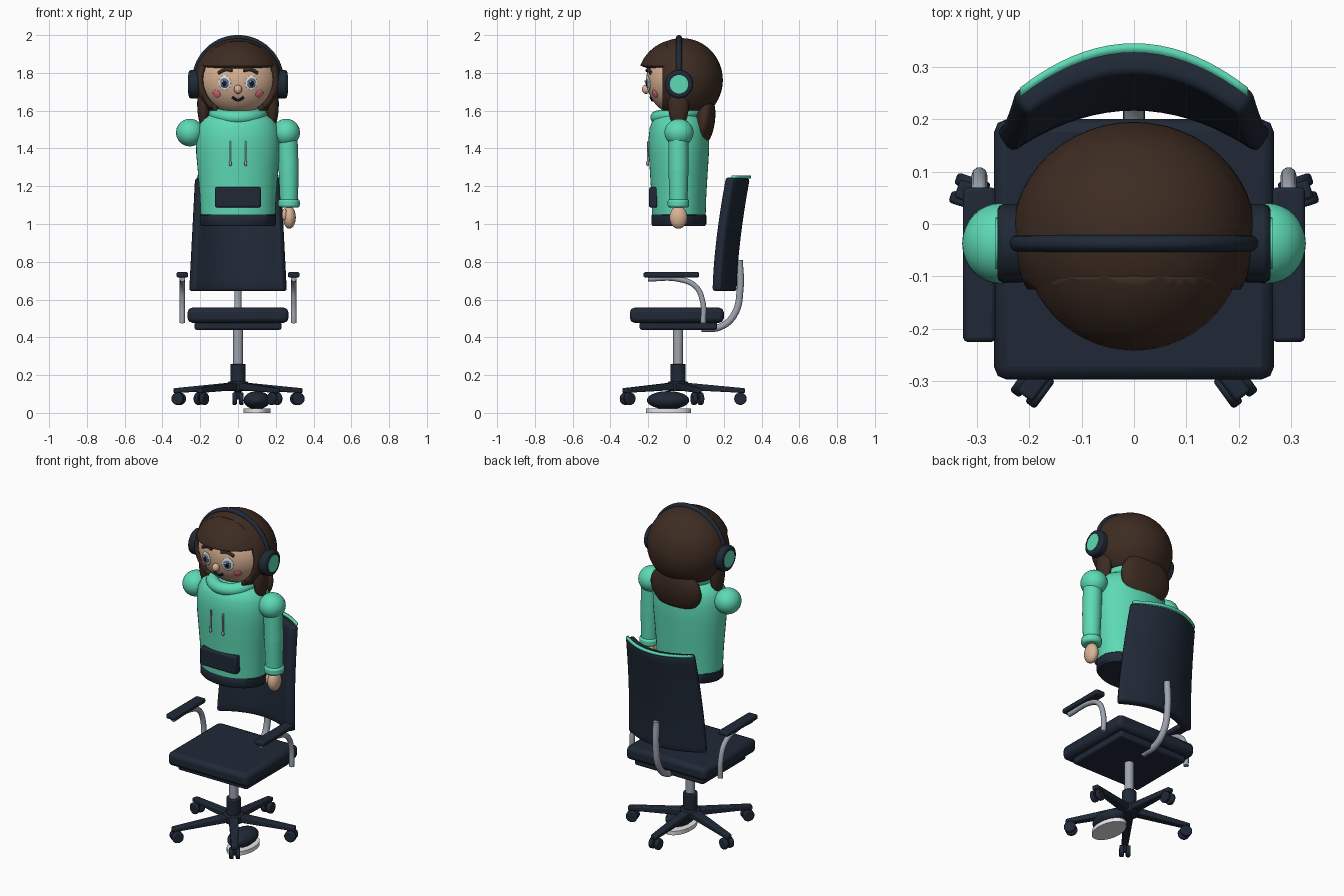
import bpy, bmesh, math
from mathutils import Vector, Matrix

if "Cube" in bpy.data.objects:
    bpy.data.objects.remove(bpy.data.objects["Cube"])


def material(name, r, g, b):
    m = bpy.data.materials.new(name)
    m.use_nodes = True
    m.diffuse_color = (r, g, b, 1)
    m.node_tree.nodes["Principled BSDF"].inputs["Base Color"].default_value = (r, g, b, 1)
    return m


GREEN = material("mint green", .11, .70, .46)
NAVY = material("dark navy", .014, .022, .038)
HAIR = material("dark brown", .047, .025, .016)
SKIN = material("skin", .70, .45, .30)
METAL = material("grey metal", .34, .37, .43)
WHITE = material("white", .85, .85, .85)
IRIS = material("slate blue", .10, .18, .33)
PINK = material("cheek pink", .75, .18, .22)
BLACK = material("near black", .008, .009, .014)


def finish(ob, name, mat, bevel=0):
    ob.name = name
    ob.data.materials.clear()
    ob.data.materials.append(mat)
    if bevel:
        mod = ob.modifiers.new("bevel", "BEVEL")
        mod.width, mod.segments, mod.limit_method = bevel, 2, "ANGLE"
    bpy.ops.object.select_all(action="DESELECT")
    ob.select_set(True)
    bpy.context.view_layer.objects.active = ob
    bpy.ops.object.shade_smooth_by_angle(angle=math.radians(40))
    return ob


def from_bmesh(bm, name, mat, solid=0, offset=-1, bevel=0):
    mesh = bpy.data.meshes.new(name)
    bm.to_mesh(mesh)
    bm.free()
    ob = bpy.data.objects.new(name, mesh)
    bpy.context.collection.objects.link(ob)
    if solid:
        mod = ob.modifiers.new("thickness", "SOLIDIFY")
        mod.thickness, mod.offset = solid, offset
    return finish(ob, name, mat, bevel)


def ball(name, loc, radii, mat, rot=None):
    bpy.ops.mesh.primitive_uv_sphere_add(segments=32, ring_count=20, location=loc)
    ob = bpy.context.object
    ob.scale = radii
    if rot:
        ob.rotation_euler = rot
    return finish(ob, name, mat)


def rod(name, a, b, r1, mat, r2=None, bevel=0):
    a, b = Vector(a), Vector(b)
    bpy.ops.mesh.primitive_cone_add(vertices=32, radius1=r1, radius2=r1 if r2 is None else r2,
                                    depth=(b - a).length, location=(a + b) / 2)
    ob = bpy.context.object
    ob.rotation_euler = (b - a).to_track_quat("Z", "Y").to_euler()
    return finish(ob, name, mat, bevel)


def box(name, lo, hi, mat, bevel=.01):
    lo, hi = Vector(lo), Vector(hi)
    bm = bmesh.new()
    bmesh.ops.create_cube(bm, size=1)
    for v in bm.verts:
        v.co = (lo + hi) / 2 + v.co * (hi - lo)
    return from_bmesh(bm, name, mat, bevel=bevel)


def tube(name, points, r, mat):
    curve = bpy.data.curves.new(name, "CURVE")
    curve.dimensions, curve.bevel_depth, curve.bevel_resolution = "3D", r, 3
    curve.use_fill_caps = True
    sp = curve.splines.new("BEZIER")
    sp.bezier_points.add(len(points) - 1)
    for bp, p in zip(sp.bezier_points, points):
        bp.co = p
        bp.handle_left_type = bp.handle_right_type = "AUTO"
    ob = bpy.data.objects.new(name, curve)
    bpy.context.collection.objects.link(ob)
    bpy.ops.object.select_all(action="DESELECT")
    ob.select_set(True)
    bpy.context.view_layer.objects.active = ob
    bpy.ops.object.convert(target="MESH")
    return finish(bpy.context.object, name, mat)


def hair_shell(name, c, radii, cuts, doomed, solid):
    # ellipsoid cut along planes, with the unwanted region removed
    bm = bmesh.new()
    bmesh.ops.create_uvsphere(bm, u_segments=48, v_segments=32, radius=1,
                              matrix=Matrix.Translation(c) @ Matrix.Diagonal((*radii, 1)))
    for co, no in cuts:
        bmesh.ops.bisect_plane(bm, geom=bm.verts[:] + bm.edges[:] + bm.faces[:],
                               plane_co=co, plane_no=no)
    gone = [f for f in bm.faces if doomed(f.calc_center_median())]
    bmesh.ops.delete(bm, geom=gone, context="FACES")
    return from_bmesh(bm, name, HAIR, solid)


# Chair base: five legs with castors around a gas column
AXIS = -.042
for i in range(5):
    a = math.radians(90 + 72 * i)
    bm = bmesh.new()
    bmesh.ops.create_cube(bm, size=1)
    for v in bm.verts:
        out = v.co.x > 0
        v.co = (.355 if out else .02, v.co.y * (.036 if out else .055),
                (.118 if out else .142) + v.co.z * (.025 if out else .04))
    turn = Matrix.Translation((0, AXIS, 0)) @ Matrix.Rotation(a, 4, "Z")
    bm.transform(turn)
    from_bmesh(bm, f"base_leg_{i}", NAVY, bevel=.006)
    rod(f"castor_stem_{i}", turn @ Vector((.33, 0, .12)), turn @ Vector((.33, 0, .07)), .012, NAVY)
    for s in (-1, 1):
        rod(f"castor_wheel_{i}_{s}", turn @ Vector((.33, s * .006, .075)),
            turn @ Vector((.33, s * .03, .075)), .033, NAVY, bevel=.006)
rod("base_hub", (0, AXIS, .115), (0, AXIS, .165), .055, NAVY, bevel=.006)
rod("column_housing", (0, AXIS, .15), (0, AXIS, .26), .04, NAVY, bevel=.005)
rod("gas_column", (0, AXIS, .25), (0, AXIS, .45), .026, METAL)

# Seat
box("seat_cushion", (-.267, -.297, .477), (.267, .2, .557), NAVY, .024)
box("seat_plate", (-.23, -.245, .44), (.23, .165, .482), NAVY, .01)

# Curved backrest with a green trim along its top rear edge
def rest_y(u, v):
    return .242 + .07 * v ** 1.6 - .085 * u * u


bm = bmesh.new()
bmesh.ops.create_grid(bm, x_segments=18, y_segments=12, size=1)
for v in bm.verts:
    u, t = v.co.x, (v.co.y + 1) / 2
    v.co = (u * (.25 - .032 * t), rest_y(u, t), .645 + .6 * t)
from_bmesh(bm, "backrest", NAVY, .052, 0, .014)
bm = bmesh.new()
bmesh.ops.create_grid(bm, x_segments=18, y_segments=1, size=1)
for v in bm.verts:
    u, w = v.co.x, v.co.y
    v.co = (u * .218, rest_y(u, 1) + .024 + w * .009, 1.249)
from_bmesh(bm, "backrest_trim", GREEN, .014, 0)
tube("backrest_post", [(0, .08, .447), (0, .18, .455), (0, .255, .52), (0, .287, .66),
                       (0, .283, .81)], .019, METAL)

# Armrests
for side, s in (("left", 1), ("right", -1)):
    x = s * .295
    box(f"{side}_armrest_pad", (x - .031, -.225, .717), (x + .031, .07, .745), NAVY, .008)
    tube(f"{side}_armrest_tube", [(x, -.2, .71), (x, -.04, .708), (x, .05, .67),
                                  (x, .088, .59), (x, .092, .475)], .015, METAL)

# Single shoe
ball("shoe", (.1, -.095, .067), (.07, .112, .048), NAVY)
sole = rod("shoe_sole", (.1, -.093, 0), (.1, -.093, .024), 1, WHITE)
sole.scale = (.072, .12, 1)

# Torso and hem: elliptical lathes
def lathe(name, profile, mat):
    bm = bmesh.new()
    vs = [bm.verts.new((r, 0, z)) for r, z in profile]
    es = [bm.edges.new(p) for p in zip(vs, vs[1:])]
    bmesh.ops.spin(bm, geom=vs + es, cent=(0, 0, 0), axis=(0, 0, 1), angle=math.tau,
                   steps=48, use_duplicate=False)
    bmesh.ops.remove_doubles(bm, verts=bm.verts[:], dist=.0005)
    bmesh.ops.recalc_face_normals(bm, faces=bm.faces[:])
    bm.transform(Matrix.Translation((0, -.038, 0)) @ Matrix.Diagonal((1, .72, 1, 1)))
    return from_bmesh(bm, name, mat)


lathe("sweater_body", [(0, 1.04), (.197, 1.04), (.202, 1.15), (.212, 1.27), (.221, 1.37), (.223, 1.45),
                       (.214, 1.51), (.19, 1.555), (.14, 1.585), (0, 1.6)], GREEN)
lathe("sweater_hem", [(0, .99), (.193, .99), (.202, 1), (.202, 1.045), (.195, 1.052), (0, 1.052)], NAVY)
bpy.ops.mesh.primitive_torus_add(major_radius=.12, minor_radius=.036, location=(0, -.035, 1.585),
                                 rotation=(math.radians(10), 0, 0))
finish(bpy.context.object, "sweater_collar", GREEN)
box("front_pocket", (-.122, -.196, 1.087), (.122, -.15, 1.195), NAVY, .01)
for s in (-1, 1):
    rod(f"drawstring_{s}", (s * .041, -.2, 1.44), (s * .041, -.203, 1.325), .005, METAL)
    ball(f"drawstring_tip_{s}", (s * .041, -.203, 1.32), (.008, .008, .014), METAL)

# Shoulders and the left arm
for side, s in (("left", 1), ("right", -1)):
    ball(f"{side}_shoulder", (s * .255, -.037, 1.484), (.073, .077, .073), GREEN)
rod("upper_sleeve", (.262, -.04, 1.46), (.268, -.04, 1.29), .053, GREEN)
ball("elbow", (.268, -.04, 1.29), (.053, .053, .053), GREEN)
rod("lower_sleeve", (.268, -.04, 1.29), (.27, -.04, 1.1), .053, GREEN, .047)
rod("sleeve_cuff", (.27, -.04, 1.087), (.27, -.04, 1.132), .057, GREEN, bevel=.012)
ball("left_hand", (.272, -.04, 1.035), (.034, .047, .06), SKIN)
ball("left_thumb", (.246, -.065, 1.05), (.014, .016, .032), SKIN)

# Head
C, R = Vector((0, -.032, 1.765)), Vector((.21, .178, .191))
ball("head", C, R, SKIN)


def on_face(x, z, lift=0):
    # point and outward normal on the front of the head
    dx, dz = x / R.x, (z - C.z) / R.z
    dy = -math.sqrt(1 - dx * dx - dz * dz)
    n = Vector((dx / R.x, dy / R.y, dz / R.z)).normalized()
    return C + Vector((dx * R.x, dy * R.y, dz * R.z)) + n * lift, n


def spot(name, x, z, rx, rz, lift, mat):
    p, n = on_face(x, z, lift)
    return ball(name, p, (rx, rz, .006), mat, n.to_track_quat("Z", "Y").to_euler())


for s in (-1, 1):
    spot(f"eye_white_{s}", s * .07, 1.747, .034, .04, .002, WHITE)
    spot(f"iris_{s}", s * .07, 1.745, .023, .026, .006, IRIS)
    spot(f"pupil_{s}", s * .07, 1.745, .013, .016, .009, BLACK)
    spot(f"eye_glint_{s}", s * .07 - .008, 1.756, .006, .006, .012, WHITE)
    spot(f"cheek_{s}", s * .113, 1.69, .023, .023, .001, PINK)
    tube(f"eyebrow_{s}", [on_face(s * x, z, .004)[0] for x, z in
                          ((.03, 1.812), (.065, 1.816), (.103, 1.799))], .009, HAIR)
ball("nose", on_face(0, 1.715, .008)[0], (.021, .022, .024), SKIN)
tube("mouth", [on_face(x, z, .001)[0] for x, z in ((-.03, 1.672), (0, 1.656), (.03, 1.672))], .007, BLACK)

# Hair: cap with a face opening, fringe, side locks and back length
hair_shell("hair_cap", (0, -.022, 1.762), (.232, .217, .222),
           [((0, 0, 1.845), (0, 0, 1)), ((0, -.125, 0), (0, 1, 0)), ((0, 0, 1.6), (0, 0, 1))],
           lambda p: p.z < 1.6 or (p.y < -.125 and p.z < 1.845), .024)
hair_shell("hair_fringe", (0, -.033, 1.763), (.224, .223, .217),
           [((0, 0, 1.838), (0, 0, 1)), ((0, -.1, 0), (0, 1, 0))],
           lambda p: p.z < 1.838 or p.y > -.1, .04)
for s in (-1, 1):
    ball(f"side_lock_{s}", (s * .182, -.04, 1.635), (.034, .055, .125), HAIR)
ball("back_hair", (0, .095, 1.545), (.165, .058, .14), HAIR, (math.radians(-8), 0, 0))

# Headphones
for side, s in (("left", 1), ("right", -1)):
    rod(f"{side}_ear_cup", (s * .205, -.037, 1.74), (s * .261, -.037, 1.74), .075, NAVY, bevel=.012)
    rod(f"{side}_ear_disc", (s * .255, -.037, 1.74), (s * .264, -.037, 1.74), .049, GREEN)
tube("headband", [(.228 * math.cos(a), -.037, 1.757 + .228 * math.sin(a))
                  for a in (math.pi * i / 12 for i in range(13))], .016, NAVY)
